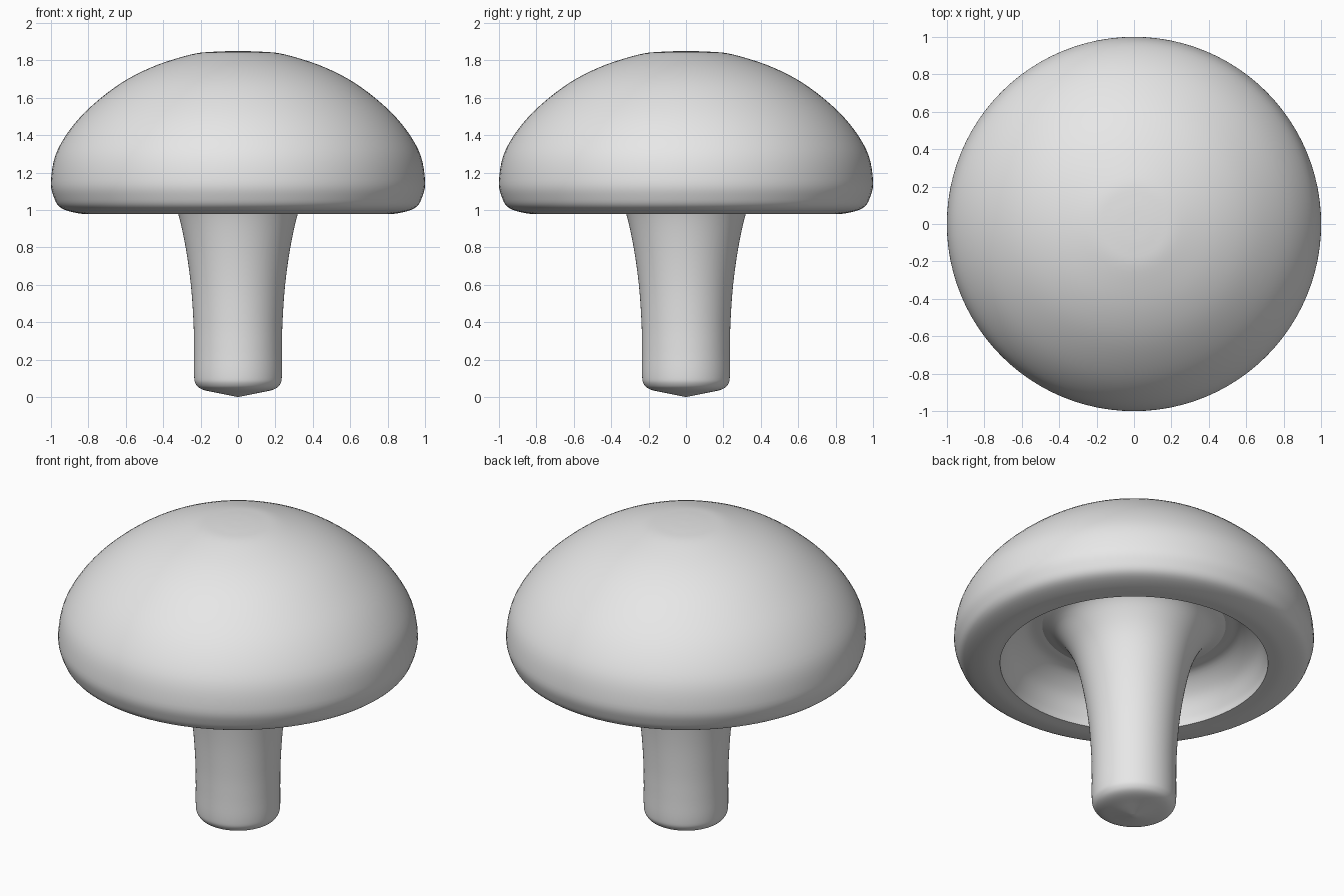
import bpy, bmesh, math
from mathutils import Vector

if "Cube" in bpy.data.objects:
    bpy.data.objects.remove(bpy.data.objects["Cube"])

grey = bpy.data.materials.new("plain_grey")
grey.diffuse_color = (0.8, 0.8, 0.8, 1)
grey.use_nodes = True
grey.node_tree.nodes["Principled BSDF"].inputs["Base Color"].default_value = grey.diffuse_color


def smooth_path(pts, steps=5):
    """Catmull-Rom curve through (radius, height) points."""
    p = [Vector(q) for q in pts]
    p = [2 * p[0] - p[1]] + p + [2 * p[-1] - p[-2]]
    out = []
    for i in range(1, len(p) - 2):
        a, b, c, d = p[i - 1:i + 3]
        for k in range(steps):
            t = k / steps
            out.append(0.5 * (2 * b + (c - a) * t + (2 * a - 5 * b + 4 * c - d) * t * t
                              + (3 * b - a - 3 * c + d) * t ** 3))
    out.append(p[-2])
    return out


def lathe(name, profile, segments=96):
    bm = bmesh.new()
    vs = [bm.verts.new((max(r, 0), 0, z)) for r, z in profile]
    es = [bm.edges.new(e) for e in zip(vs, vs[1:])]
    bmesh.ops.spin(bm, geom=vs + es, cent=(0, 0, 0), axis=(0, 0, 1),
                   angle=math.tau, steps=segments)
    bmesh.ops.remove_doubles(bm, verts=bm.verts, dist=0.0005)
    bmesh.ops.recalc_face_normals(bm, faces=bm.faces)
    # profiles run from the top down the outside, so normals must face away from the solid
    low_or_high = max(bm.faces, key=lambda f: abs(f.calc_center_median().z - 0.8))
    c = low_or_high.calc_center_median()
    if low_or_high.normal.z * (c.z - 0.8) < 0:
        bmesh.ops.reverse_faces(bm, faces=bm.faces)
    me = bpy.data.meshes.new(name)
    bm.to_mesh(me)
    bm.free()
    me.materials.append(grey)
    ob = bpy.data.objects.new(name, me)
    bpy.context.collection.objects.link(ob)
    bpy.ops.object.select_all(action='DESELECT')
    ob.select_set(True)
    bpy.context.view_layer.objects.active = ob
    bpy.ops.object.shade_smooth_by_angle(angle=math.radians(50))


# Cap: domed outside, flat rim, hollow ring underneath
dome = smooth_path([(0, 1.85), (0.13, 1.846), (0.257, 1.83), (0.47, 1.76), (0.66, 1.655),
                    (0.845, 1.495), (0.965, 1.32), (1.0, 1.16), (0.985, 1.07),
                    (0.945, 1.01), (0.84, 0.98), (0.745, 0.98)])
hollow = smooth_path([(0.745, 0.98), (0.735, 1.03), (0.69, 1.13), (0.60, 1.21), (0.51, 1.225)])
lathe("cap", dome + hollow[1:])

# Stem: flares up into the hollow, rounded foot with a shallow cone
stem = smooth_path([(0.51, 1.225), (0.43, 1.185), (0.37, 1.10), (0.32, 0.98), (0.28, 0.80),
                    (0.252, 0.60), (0.238, 0.40), (0.235, 0.25), (0.235, 0.12),
                    (0.226, 0.07), (0.19, 0.04), (0.10, 0.02), (0, 0.0)])
lathe("stem", stem)
